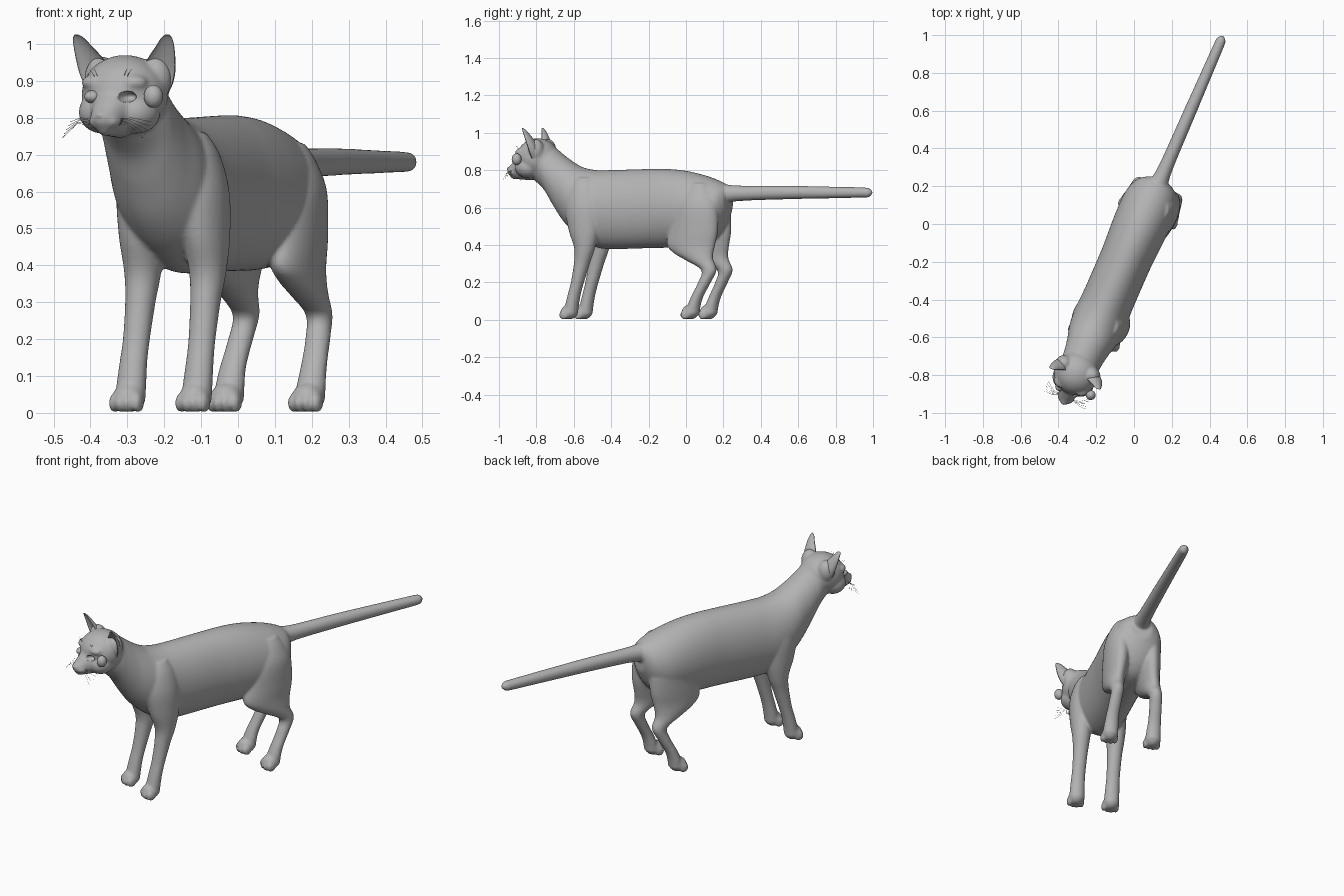
import bpy, bmesh, math
from mathutils import Matrix

# The cat is built along its own axis (x = side, y = back), then turned into place
PLACE = Matrix.Translation((0.032, -0.014, 0)) @ Matrix.Rotation(math.radians(-23.5), 4, 'Z')
grey = bpy.data.materials.new("grey_fur")
grey.diffuse_color = (0.45, 0.45, 0.45, 1)


def make_object(name, bm):
    bmesh.ops.recalc_face_normals(bm, faces=bm.faces)
    for f in bm.faces:
        f.smooth = True
    me = bpy.data.meshes.new(name)
    bm.to_mesh(me)
    bm.free()
    me.materials.append(grey)
    ob = bpy.data.objects.new(name, me)
    bpy.context.collection.objects.link(ob)
    ob.matrix_world = PLACE
    return ob


def smooth_rows(rows, steps=6):
    """Catmull-Rom interpolation of section rows."""
    out = []
    for i in range(len(rows) - 1):
        a, b, c, d = (rows[max(0, min(len(rows) - 1, i + k))] for k in (-1, 0, 1, 2))
        for j in range(steps):
            u = j / steps
            out.append([0.5 * (2 * q + (r - p) * u + (2 * p - 5 * q + 4 * r - s) * u * u
                               + (3 * q - p - 3 * r + s) * u ** 3)
                        for p, q, r, s in zip(a, b, c, d)])
    return out + [list(rows[-1])]


def loft(bm, rings):
    loops = [[bm.verts.new(p) for p in ring] for ring in rings]
    n = len(loops[0])
    for a, b in zip(loops, loops[1:]):
        for i in range(n):
            bm.faces.new((a[i], a[(i + 1) % n], b[(i + 1) % n], b[i]))
    bm.faces.new(loops[0])
    bm.faces.new(loops[-1])


def circle(n=80):
    return [(math.cos(2 * math.pi * i / n), math.sin(2 * math.pi * i / n)) for i in range(n)]


def along_y(bm, rows):
    """Rows: y, top z, bottom z, half width."""
    loft(bm, [[(w * c, y, (t + b) / 2 + (t - b) / 2 * s) for c, s in circle()]
              for y, t, b, w in smooth_rows(rows)])


def along_z(bm, rows, side):
    """Rows: z, y, x, y radius, x radius."""
    loft(bm, [[(0.01 + side * (x + rx * c), y + ry * s, z) for c, s in circle(48)]
              for z, y, x, ry, rx in smooth_rows(rows)])


def ball(bm, centre, radii, tilt=0):
    m = (Matrix.Translation(centre) @ Matrix.Rotation(tilt, 4, 'X')
         @ Matrix.Diagonal((*radii, 1)))
    bmesh.ops.create_uvsphere(bm, u_segments=40, v_segments=24, radius=1, matrix=m)


body = bmesh.new()

# Torso and neck
along_y(body, [
    (-0.87, 0.94, 0.75, 0.07), (-0.80, 0.955, 0.69, 0.1), (-0.748, 0.918, 0.61, 0.108),
    (-0.693, 0.876, 0.53, 0.118), (-0.639, 0.84, 0.475, 0.132), (-0.585, 0.814, 0.435, 0.14),
    (-0.508, 0.80, 0.39, 0.142), (-0.42, 0.80, 0.378, 0.138), (-0.203, 0.806, 0.383, 0.138),
    (-0.094, 0.806, 0.385, 0.143), (0.015, 0.796, 0.387, 0.148), (0.124, 0.772, 0.40, 0.147),
    (0.19, 0.75, 0.44, 0.132), (0.235, 0.73, 0.50, 0.105), (0.265, 0.71, 0.57, 0.06)])

# Tail
along_y(body, [
    (0.18, 0.735, 0.60, 0.07), (0.26, 0.722, 0.625, 0.048), (0.35, 0.717, 0.636, 0.038),
    (0.6, 0.717, 0.644, 0.034), (0.9, 0.711, 0.65, 0.03), (1.06, 0.707, 0.653, 0.027),
    (1.085, 0.702, 0.658, 0.021), (1.102, 0.686, 0.674, 0.006)])

for side in (-1, 1):
    # Front leg with shoulder
    along_z(body, [
        (0.03, -0.612, 0.098, 0.04, 0.042), (0.08, -0.602, 0.098, 0.036, 0.041),
        (0.14, -0.588, 0.098, 0.034, 0.038),
        (0.2, -0.571, 0.097, 0.035, 0.037), (0.3, -0.546, 0.096, 0.043, 0.041),
        (0.38, -0.53, 0.096, 0.056, 0.049), (0.48, -0.535, 0.094, 0.085, 0.06),
        (0.6, -0.545, 0.088, 0.098, 0.066), (0.7, -0.55, 0.07, 0.085, 0.06),
        (0.76, -0.55, 0.055, 0.05, 0.04)], side)
    # Hind leg with thigh and hock
    along_z(body, [
        (0.03, 0.108, 0.12, 0.038, 0.042), (0.08, 0.12, 0.12, 0.034, 0.04),
        (0.13, 0.14, 0.119, 0.032, 0.036),
        (0.2, 0.177, 0.114, 0.034, 0.034), (0.265, 0.2, 0.108, 0.042, 0.035),
        (0.32, 0.142, 0.104, 0.08, 0.045), (0.355, 0.108, 0.1, 0.112, 0.051),
        (0.4, 0.09, 0.094, 0.138, 0.057),
        (0.48, 0.102, 0.088, 0.14, 0.065), (0.6, 0.115, 0.082, 0.122, 0.068),
        (0.68, 0.12, 0.068, 0.085, 0.056), (0.73, 0.12, 0.055, 0.05, 0.04)], side)
    # Paws with four toes
    for x, y in ((0.098, -0.618), (0.12, 0.098)):
        cx = 0.01 + side * x
        ball(body, (cx, y, 0.042), (0.044, 0.046, 0.04))
        for k, r in ((-1.5, 0.0), (-0.5, 0.01), (0.5, 0.01), (1.5, 0.0)):
            ball(body, (cx + k * 0.023, y - 0.018 - r, 0.027), (0.014, 0.026, 0.027))
    # Cheek, lip pad, brow and ear root
    ball(body, (side * 0.05, -0.885, 0.815), (0.064, 0.07, 0.058))
    ball(body, (side * 0.02, -0.98, 0.79), (0.026, 0.034, 0.02))
    ball(body, (side * 0.05, -0.918, 0.895), (0.046, 0.036, 0.024))
    ball(body, (side * 0.08, -0.825, 0.905), (0.046, 0.045, 0.062))

# Skull
ball(body, (0, -0.848, 0.864), (0.118, 0.115, 0.106))
# Snout tapering to the nose
along_y(body, [
    (-0.88, 0.93, 0.745, 0.075), (-0.92, 0.905, 0.748, 0.066), (-0.95, 0.882, 0.75, 0.055),
    (-0.98, 0.852, 0.757, 0.043), (-1.005, 0.827, 0.766, 0.032), (-1.022, 0.815, 0.785, 0.016)])
ball(body, (0, -1.015, 0.808), (0.014, 0.014, 0.01))
ball(body, (0, -0.975, 0.766), (0.022, 0.03, 0.016))

# Fuse everything into one skin
cat = make_object("body", body)
fuse = cat.modifiers.new("fuse", 'REMESH')
fuse.mode = 'VOXEL'
fuse.voxel_size = 0.0065
fuse.use_smooth_shade = True
soften = cat.modifiers.new("soften", 'SMOOTH')
soften.factor = 0.5
soften.iterations = 8

# Empty eye socket
bm = bmesh.new()
ball(bm, (0.053, -0.965, 0.857), (0.024, 0.045, 0.016))
cutter = make_object("eye_socket_cutter", bm)
cutter.hide_render = True
cutter.display_type = 'WIRE'
cut = cat.modifiers.new("eye_socket", 'BOOLEAN')
cut.operation = 'DIFFERENCE'
cut.object = cutter

# Eyeballs: one seated, one resting beside the cheek
for name, centre, radii in (("seated_eye", (-0.053, -0.944, 0.857), (0.023, 0.026, 0.018)),
                            ("loose_eye", (0.116, -0.922, 0.858), (0.026, 0.026, 0.031))):
    bm = bmesh.new()
    ball(bm, centre, radii)
    make_object(name, bm)

# Cupped ears, hollow towards the front
for side, label in ((-1, "left"), (1, "right")):
    bm = bmesh.new()
    rows = smooth_rows([
        (0.85, -0.832, 0.07, 0.03, 0.035), (0.89, -0.838, 0.083, 0.038, 0.046),
        (0.925, -0.846, 0.092, 0.038, 0.049), (0.96, -0.856, 0.106, 0.031, 0.04),
        (0.995, -0.867, 0.122, 0.02, 0.026), (1.016, -0.875, 0.13, 0.011, 0.016),
        (1.025, -0.879, 0.134, 0.003, 0.006)])
    loft(bm, [[(0.004 + side * (x + rx * c), y + ry * (s if s > 0 else -0.55 * s), z)
               for c, s in circle(40)] for z, y, x, ry, rx in rows])
    make_object(label + "_ear", bm)

# Whiskers and brow hairs
hairs = bpy.data.curves.new("whiskers", 'CURVE')
hairs.dimensions = '3D'
hairs.bevel_depth = 0.0006
hairs.bevel_resolution = 0
hairs.materials.append(grey)


def hair(*points):
    sp = hairs.splines.new('POLY')
    sp.points.add(len(points) - 1)
    for p, co in zip(sp.points, points):
        p.co = (*co, 1)


for side in (-1, 1):
    for k in range(5):
        z = 0.78 + 0.004 * k
        hair((side * 0.03, -0.98, z), (side * 0.075, -1.0 + 0.006 * k, z + 0.004),
             (side * 0.12, -1.0 + 0.014 * k, 0.745 + 0.011 * k))
    for k in range(2):
        hair((side * (0.04 + 0.006 * k), -0.93, 0.895), (side * (0.04 + 0.01 * k), -0.945, 0.915),
             (side * (0.048 + 0.014 * k), -0.947, 0.932))
ob = bpy.data.objects.new("whiskers", hairs)
bpy.context.collection.objects.link(ob)
ob.matrix_world = PLACE
